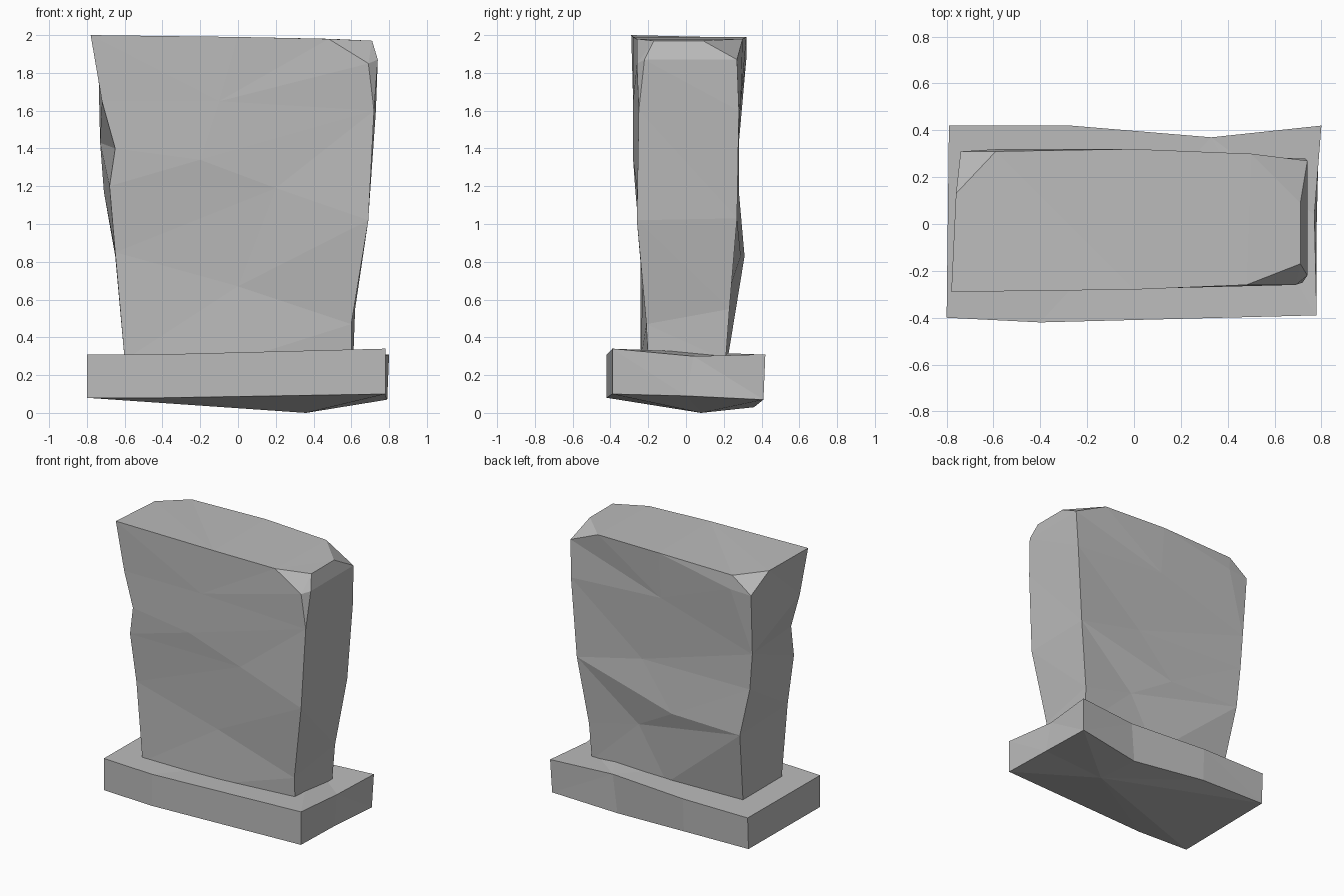
import bpy
import bmesh

cube = bpy.data.objects.get("Cube")
if cube:
    bpy.data.objects.remove(cube, do_unlink=True)

UNIT = 0.01  # coordinates below are in hundredths


def flat_material(name, value):
    mat = bpy.data.materials.new(name)
    mat.use_nodes = True
    colour = (value, value, value, 1)
    mat.diffuse_color = colour
    mat.node_tree.nodes["Principled BSDF"].inputs["Base Color"].default_value = colour
    return mat


def loft_columns(name, columns, material, foot=None):
    """Skin upright edge lines into a closed faceted block.

    Columns run anticlockwise, each listed from bottom to top. Shared points
    are welded. A foot point makes the underside a shallow fan.
    """
    bm = bmesh.new()
    grid = [[bm.verts.new([c * UNIT for c in point]) for point in column]
            for column in columns]
    pairs = list(zip(grid, grid[1:] + grid[:1]))
    for a, b in pairs:
        for row in range(len(a) - 1):
            bm.faces.new((a[row], b[row], b[row + 1], a[row + 1]))
    bm.faces.new([column[-1] for column in grid])
    if foot:
        tip = bm.verts.new([c * UNIT for c in foot])
        for a, b in pairs:
            bm.faces.new((b[0], a[0], tip))
    else:
        bm.faces.new([column[0] for column in reversed(grid)])
    bmesh.ops.remove_doubles(bm, verts=bm.verts, dist=UNIT / 10)
    bmesh.ops.triangulate(bm, faces=bm.faces)
    bmesh.ops.recalc_face_normals(bm, faces=bm.faces)
    mesh = bpy.data.meshes.new(name)
    bm.to_mesh(mesh)
    bm.free()
    mesh.materials.append(material)
    obj = bpy.data.objects.new(name, mesh)
    bpy.context.scene.collection.objects.link(obj)
    return obj


stone_grey = flat_material("stone grey", 0.5)

# Upright slab: weathered edge lines
front_left = [(-60, -24, 28), (-65, -24, 85), (-68, -27, 120),
              (-65, -28, 140), (-72, -28, 165), (-78, -29, 200)]
front_middle = [(0, -24, 28), (0, -23, 67), (20, -26, 119),
                (-20, -28, 134), (-10, -28, 165), (0, -28, 199)]
front_right = [(60, -20, 28), (60, -21, 47), (69, -26, 102),
               (72, -25, 160), (69, -26, 185), (48, -26, 198)]
back_right = [(61, 21, 28), (62, 23, 55), (69, 27, 103),
              (73, 28, 160), (74, 27, 187), (71, 9, 197)]
back_middle = [(0, 22, 28), (22, 23, 65), (-9, 29, 83),
               (17, 26, 115), (0, 29, 165), (0, 32, 199)]
back_left = [(-60, 20, 28), (-65, 31, 83), (-71, 28, 117),
             (-73, 28, 143), (-58, 32, 188), (-59, 31, 198)]

# Chipped corners: the edge line splits in two near the top
front_chip = front_right[:4] + [(74, -22, 187), (71, -17, 197)]
right_chip = back_right[:5] + [(50, 30, 198)]
back_chip = back_left[:4] + [(-74, 31, 187), (-76, 13, 199)]

loft_columns("headstone_slab",
             [front_left, front_middle, front_right, front_chip, back_right,
              right_chip, back_middle, back_left, back_chip], stone_grey)

# Plinth: low uneven block with a shallow pointed underside
plinth = [
    [(-80, -40, 8), (-80, -40, 31)],
    [(-40, -42, 8), (-40, -42, 31)],
    [(78, -39, 10), (78, -39, 34)],
    [(78, 0, 9), (77, 4, 30)],
    [(79, 41, 7), (80, 42, 31)],
    [(30, 36, 3), (33, 37, 31)],
    [(-27, 41, 7), (-27, 42, 31)],
    [(-79, 41, 8), (-79, 42, 31)],
]
loft_columns("plinth", plinth, stone_grey, foot=(36, 8, 0))
